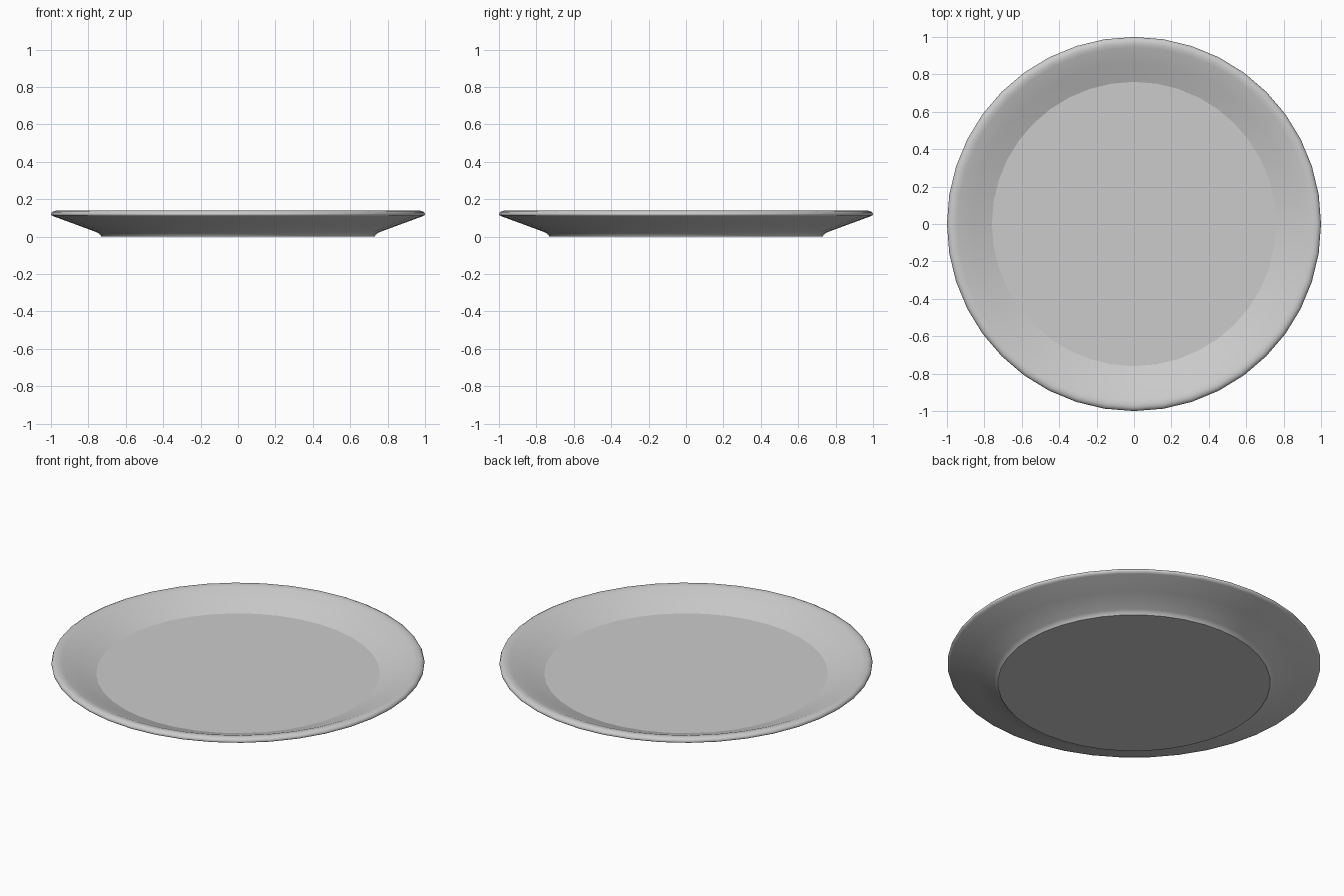
import bpy, bmesh
from math import sin, cos, tau

if "Cube" in bpy.data.objects:
    bpy.data.objects.remove(bpy.data.objects["Cube"])

SIDES = 40
# Plate cross-section (radius, height): underside foot, outer slope, rounded lip, inner slope, floor
PROFILE = [(0.73, 0.0), (0.737, 0.011), (0.752, 0.022), (0.87, 0.066), (0.985, 0.108),
           (0.998, 0.114), (1.0, 0.121), (0.995, 0.131), (0.982, 0.138), (0.966, 0.139),
           (0.945, 0.134), (0.86, 0.099), (0.76, 0.06)]

bm = bmesh.new()
rings = [[bm.verts.new((r * cos(tau * i / SIDES), r * sin(tau * i / SIDES), z))
          for i in range(SIDES)] for r, z in PROFILE]

# Smooth walls
for a, b in zip(rings, rings[1:]):
    for i in range(SIDES):
        j = (i + 1) % SIDES
        bm.faces.new((a[i], a[j], b[j], b[i])).smooth = True

# Flat base and floor with crisp borders
for ring in (rings[0][::-1], rings[-1]):
    cap = bm.faces.new(ring)
    for edge in cap.edges:
        edge.smooth = False

bmesh.ops.recalc_face_normals(bm, faces=bm.faces)
mesh = bpy.data.meshes.new("plate")
bm.to_mesh(mesh)
bm.free()
plate = bpy.data.objects.new("plate", mesh)
bpy.context.collection.objects.link(plate)
